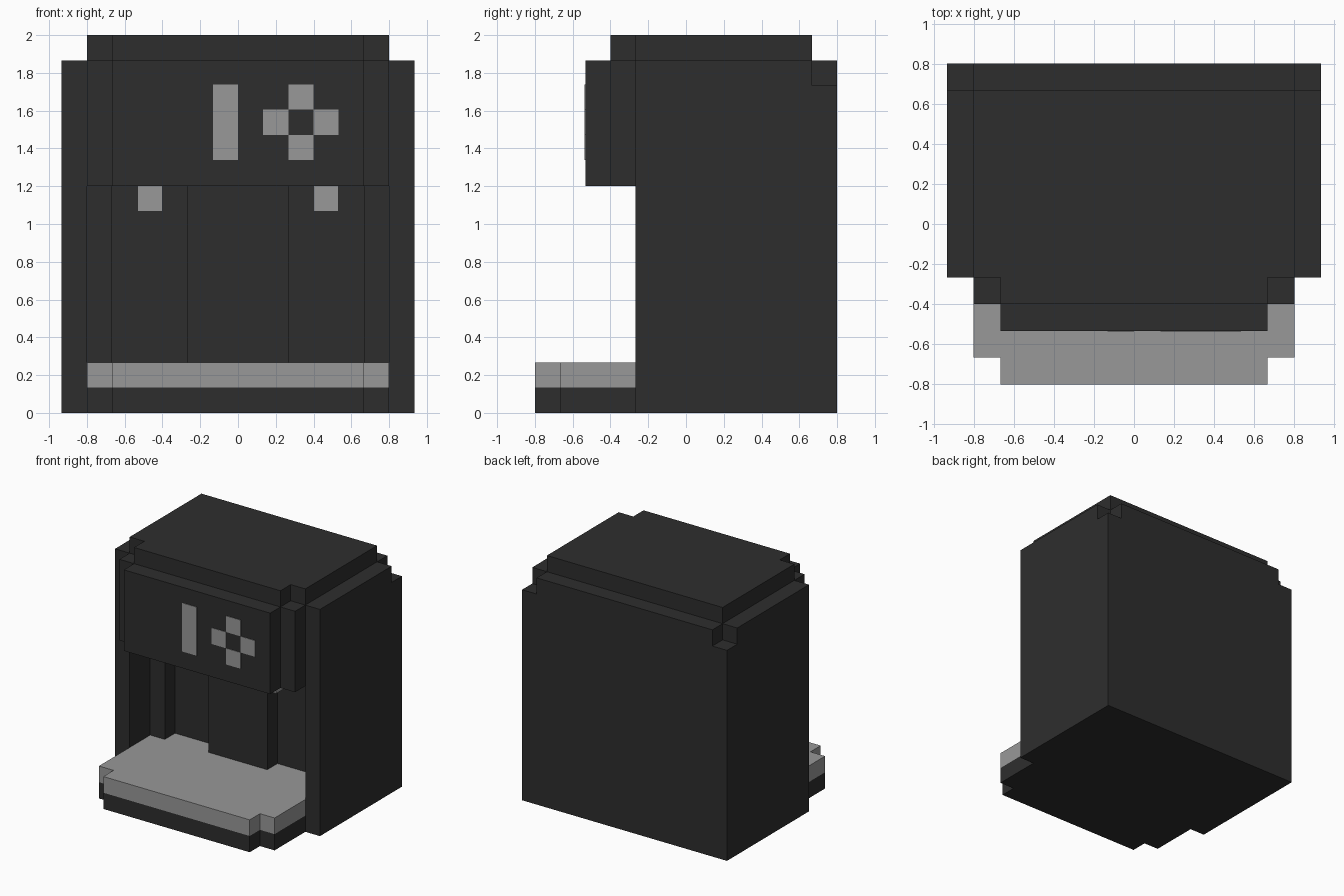
import bpy, bmesh

U = 2 / 15  # one block

cube = bpy.data.objects.get("Cube")
if cube:
    bpy.data.objects.remove(cube, do_unlink=True)


def make_material(name, value):
    mat = bpy.data.materials.new(name)
    mat.use_nodes = True
    color = (value, value, value, 1)
    mat.diffuse_color = color
    bsdf = next(n for n in mat.node_tree.nodes if n.type == 'BSDF_PRINCIPLED')
    bsdf.inputs["Base Color"].default_value = color
    bsdf.inputs["Roughness"].default_value = 0.8
    return mat


DARK = make_material("charcoal", 0.027)
GREY = make_material("light grey", 0.315)


def prism(name, outline, z0, z1, mat):
    """Extrude a plan outline, in block units, from z0 to z1."""
    bm = bmesh.new()
    base = bm.faces.new([bm.verts.new((x * U, y * U, z0 * U)) for x, y in outline])
    top = bmesh.ops.extrude_face_region(bm, geom=[base])["geom"]
    verts = [v for v in top if isinstance(v, bmesh.types.BMVert)]
    bmesh.ops.translate(bm, verts=verts, vec=(0, 0, (z1 - z0) * U))
    bmesh.ops.recalc_face_normals(bm, faces=bm.faces)
    mesh = bpy.data.meshes.new(name)
    bm.to_mesh(mesh)
    bm.free()
    mesh.materials.append(mat)
    obj = bpy.data.objects.new(name, mesh)
    bpy.context.collection.objects.link(obj)
    return obj


def mirrored(half):
    """Complete a half outline that starts and ends on x = 0."""
    return half + [(-x, y) for x, y in reversed(half) if x > 0]


def box(name, x0, x1, y0, y1, z0, z1, mat):
    return prism(name, [(x0, y0), (x1, y0), (x1, y1), (x0, y1)], z0, z1, mat)


# Stepped back wall of the recess, shared by the housing and the tray
recess = [(6, 0), (5, 0), (5, 1), (2, 1), (2, 0), (0, 0)]

# Lower housing with side walls, recess and central column
lower = mirrored(recess[::-1] + [(6, -2), (7, -2), (7, 6), (0, 6)])
prism("lower_housing", lower, 0, 9, DARK)

# Base plinth and drip tray, filling the recess floor
tray = mirrored([(0, -6), (5, -6), (5, -5), (6, -5), (6, -2)] + recess)
prism("base_plinth", tray, 0, 1, DARK)
prism("drip_tray", tray, 1, 2, GREY)

# Upper housing, with the rear top corners cut away
prism("upper_housing", mirrored([(0, -2), (7, -2), (7, 6), (0, 6)]), 9, 13, DARK)
prism("housing_rim", mirrored([(0, -2), (7, -2), (7, 5), (6, 5), (6, 6), (0, 6)]),
      13, 14, DARK)

# Overhanging control head and the top lid
prism("control_head", mirrored([(0, -4), (5, -4), (5, -3), (6, -3), (6, -2), (0, -2)]),
      9, 14, DARK)
prism("top_lid", mirrored([(0, -3), (5, -3), (5, -2), (6, -2), (6, 5), (0, 5)]),
      14, 15, DARK)

# Spouts under the head
for side, x in (("left", 3), ("right", -4)):
    box(side + "_spout", x, x + 1, -2, -1, 8, 9, GREY)

# Control markings: a vertical bar and four pads around a dark centre
markings = {
    "bar_marking": (-1, 10, 3),
    "pad_top": (2, 12, 1),
    "pad_bottom": (2, 10, 1),
    "pad_left": (3, 11, 1),
    "pad_right": (1, 11, 1),
}
for name, (x, z, height) in markings.items():
    box(name, x, x + 1, -4.03, -4, z + 0.04, z + height + 0.04, GREY)
